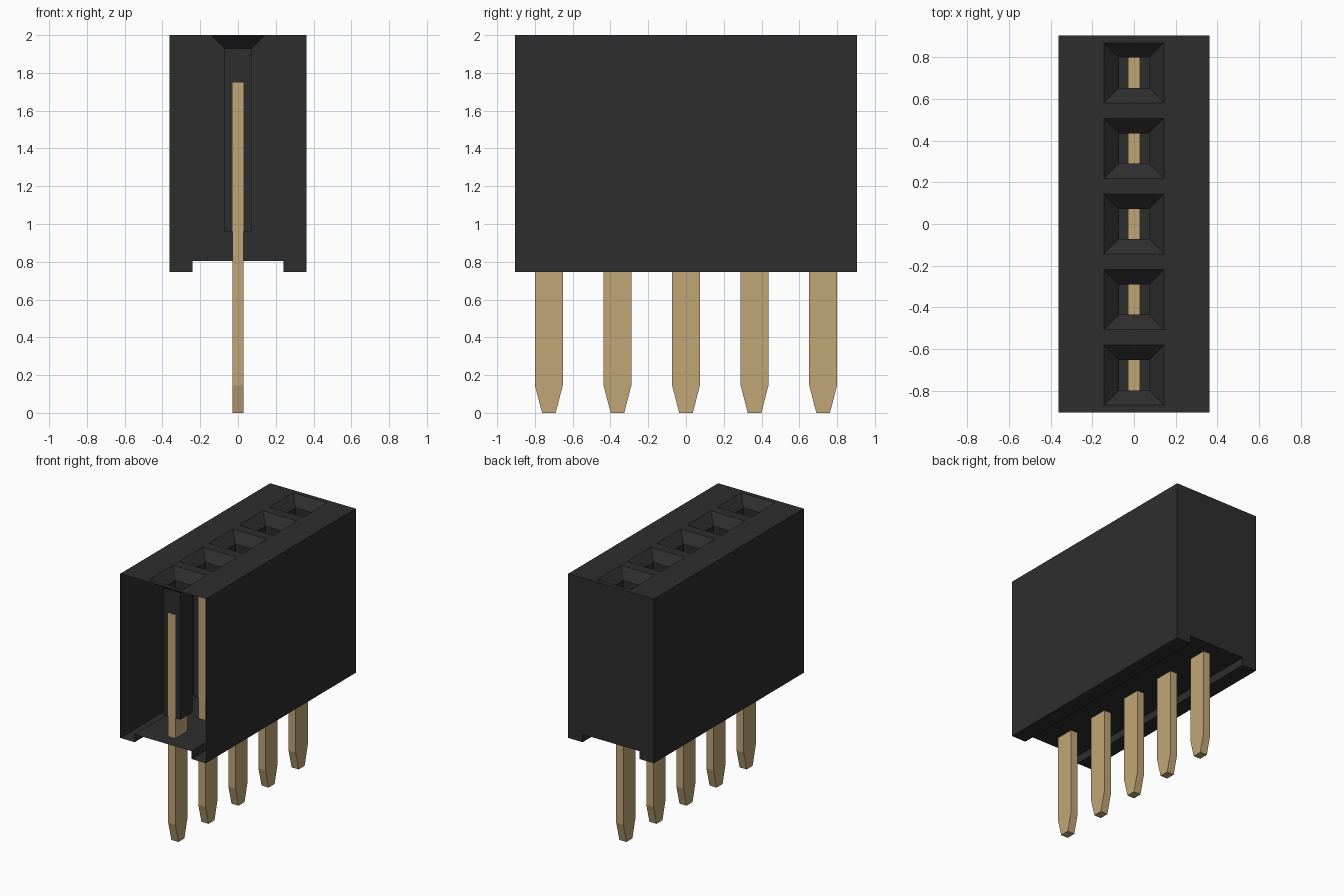
import bpy
import bmesh

cube = bpy.data.objects.get("Cube")
if cube:
    bpy.data.objects.remove(cube, do_unlink=True)

PITCH = 0.363
CENTRES = [i * PITCH for i in range(-2, 3)]
HALF_LENGTH = 0.905


def material(name, colour):
    mat = bpy.data.materials.new(name)
    mat.use_nodes = True
    mat.diffuse_color = colour
    mat.node_tree.nodes["Principled BSDF"].inputs["Base Color"].default_value = colour
    return mat


def make_object(name, bm, mat):
    bmesh.ops.recalc_face_normals(bm, faces=bm.faces[:])
    mesh = bpy.data.meshes.new(name)
    bm.to_mesh(mesh)
    bm.free()
    mesh.materials.append(mat)
    obj = bpy.data.objects.new(name, mesh)
    bpy.context.collection.objects.link(obj)
    return obj


def add_stack(bm, y, rings):
    """Closed rectangular column from (z, half_x, half_y) rings."""
    loops = [[bm.verts.new((sx * hx, y + sy * hy, z))
              for sx, sy in ((-1, -1), (1, -1), (1, 1), (-1, 1))]
             for z, hx, hy in rings]
    bm.faces.new(loops[0][::-1])
    bm.faces.new(loops[-1])
    for low, high in zip(loops, loops[1:]):
        for i in range(4):
            j = (i + 1) % 4
            bm.faces.new((low[i], low[j], high[j], high[i]))


black = material("black_plastic", (0.027, 0.027, 0.027, 1))
gold = material("gold_metal", (0.53, 0.38, 0.18, 1))

# Housing: end profile with two bottom rails, extruded along y
half = [(0.24, 0.805), (0.24, 0.745), (0.362, 0.745), (0.362, 2.0)]
profile = half + [(-x, z) for x, z in reversed(half)]
bm = bmesh.new()
end = bm.faces.new([bm.verts.new((x, -HALF_LENGTH, z)) for x, z in profile])
extruded = bmesh.ops.extrude_face_region(bm, geom=[end], use_keep_orig=True)
moved = [v for v in extruded["geom"] if isinstance(v, bmesh.types.BMVert)]
bmesh.ops.translate(bm, vec=(0, 2 * HALF_LENGTH, 0), verts=moved)
housing = make_object("housing", bm, black)

# Sockets: square shafts with flared mouths
bm = bmesh.new()
for y in CENTRES:
    add_stack(bm, y, [(0.96, 0.0725, 0.0725), (1.93, 0.0725, 0.0725),
                      (2.01, 0.154, 0.154)])
cutter = make_object("socket_cutter", bm, black)
cutter.hide_render = True
cutter.hide_viewport = True

cut = housing.modifiers.new("sockets", "BOOLEAN")
cut.operation = "DIFFERENCE"
cut.solver = "EXACT"
cut.object = cutter
bpy.context.view_layer.update()
evaluated = housing.evaluated_get(bpy.context.evaluated_depsgraph_get())
mesh = bpy.data.meshes.new_from_object(evaluated)
housing.modifiers.clear()
housing.data = mesh
bpy.data.objects.remove(cutter, do_unlink=True)

# The front end is open, showing the thin socket walls inside
bm = bmesh.new()
bm.from_mesh(mesh)
front = [f for f in bm.faces if f.calc_center_median().y < -HALF_LENGTH + 0.001]
bmesh.ops.delete(bm, geom=front, context="FACES_ONLY")
bm.to_mesh(mesh)
bm.free()

# Contact pins with tapered tips
for number, y in enumerate(CENTRES, 1):
    bm = bmesh.new()
    add_stack(bm, y, [(0, 0.03, 0.036), (0.145, 0.03, 0.0735), (1.75, 0.03, 0.0735)])
    make_object(f"pin_{number}", bm, gold)
